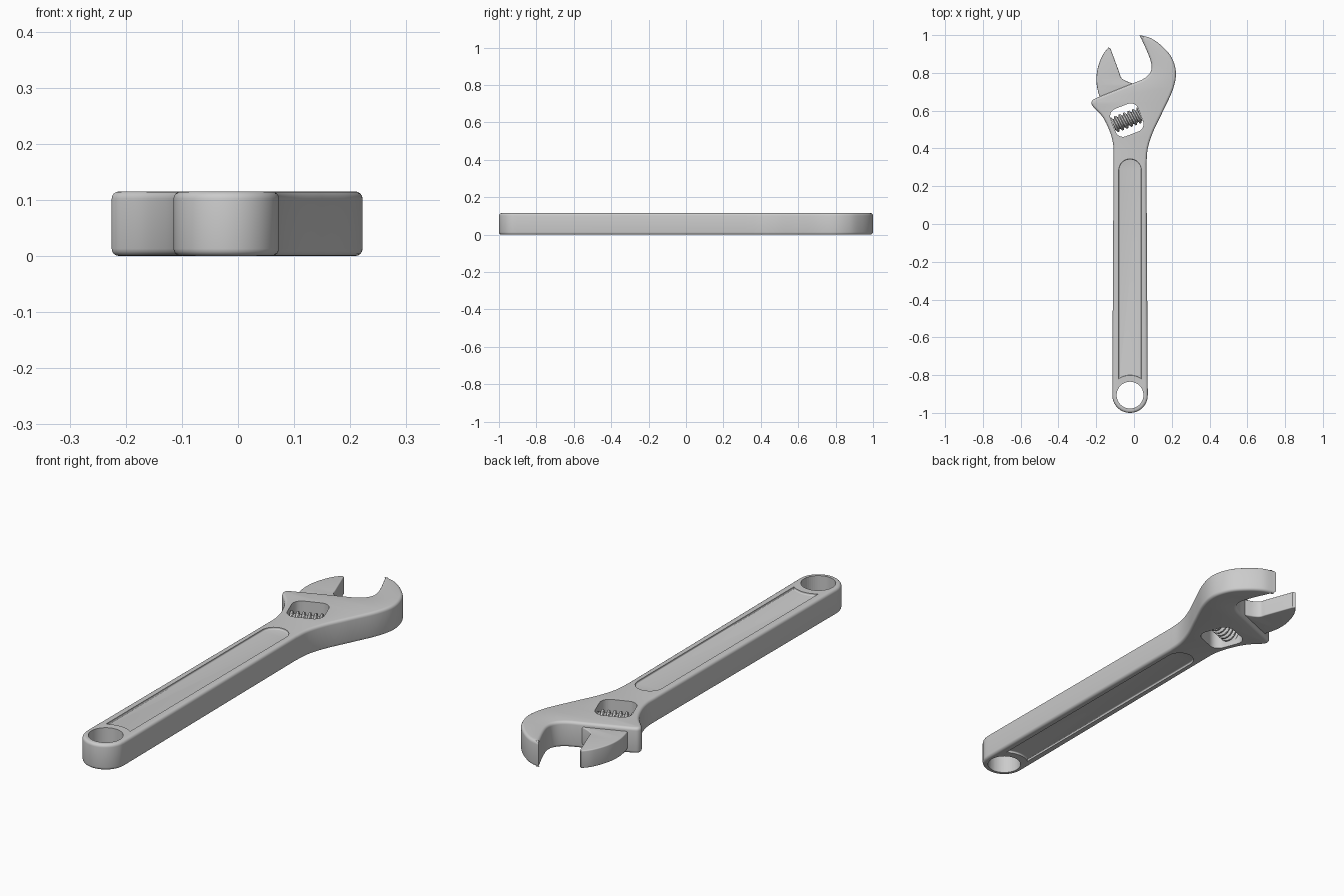
import bpy, bmesh
from math import sin, cos, pi, radians
from mathutils import Vector, Matrix

if "Cube" in bpy.data.objects:
    bpy.data.objects.remove(bpy.data.objects["Cube"])

T = 0.115      # full thickness
CX = -0.021    # handle axis
RY = -0.906    # hanging ring centre
TILT = radians(21)


def smooth(pts, n=8):
    """Catmull-Rom through a run of points; a two-point run stays straight."""
    p = [Vector(q) for q in pts]
    if len(p) == 2:
        return p
    p = [2 * p[0] - p[1]] + p + [2 * p[-1] - p[-2]]
    out = []
    for a, b, c, d in zip(p, p[1:], p[2:], p[3:]):
        for i in range(n):
            t = i / n
            out.append(0.5 * (2 * b + (c - a) * t + (2 * a - 5 * b + 4 * c - d) * t * t
                              + (3 * b - a - 3 * c + d) * t ** 3))
    return out + [p[-2]]


def outline(runs):
    """Join runs with sharp corners between them."""
    out = []
    for r in runs:
        for v in smooth(r):
            if not out or (v - out[-1]).length > 1e-4:
                out.append(v)
    if (out[0] - out[-1]).length < 1e-4:
        out.pop()
    return out


def arc(cx, cy, r, a0, a1, n=32):
    return [Vector((cx + r * cos(radians(a0 + (a1 - a0) * i / n)),
                    cy + r * sin(radians(a0 + (a1 - a0) * i / n)))) for i in range(n + 1)]


def finish(ob, angle=35):
    bpy.ops.object.select_all(action='DESELECT')
    ob.select_set(True)
    bpy.context.view_layer.objects.active = ob
    bpy.ops.object.shade_smooth_by_angle(angle=radians(angle))


def plate(name, pts, z0, z1, bevel=0.0):
    """Flat profile thickened from z0 to z1 with rounded rims, as a mesh."""
    cu = bpy.data.curves.new(name, 'CURVE')
    cu.dimensions, cu.fill_mode = '2D', 'BOTH'
    sp = cu.splines.new('POLY')
    sp.points.add(len(pts) - 1)
    for q, v in zip(sp.points, pts):
        q.co = (v[0], v[1], 0, 1)
    sp.use_cyclic_u = True
    cu.extrude = (z1 - z0) / 2 - bevel
    cu.bevel_depth, cu.bevel_resolution, cu.offset = bevel, 3, -bevel
    tmp = bpy.data.objects.new("tmp", cu)
    bpy.context.collection.objects.link(tmp)
    dg = bpy.context.evaluated_depsgraph_get()
    me = bpy.data.meshes.new_from_object(tmp.evaluated_get(dg))
    bpy.data.objects.remove(tmp)
    bm = bmesh.new()
    bm.from_mesh(me)
    bmesh.ops.remove_doubles(bm, verts=bm.verts, dist=1e-5)
    bmesh.ops.recalc_face_normals(bm, faces=bm.faces)
    bmesh.ops.translate(bm, verts=bm.verts, vec=(0, 0, (z0 + z1) / 2))
    bm.to_mesh(me)
    bm.free()
    ob = bpy.data.objects.new(name, me)
    bpy.context.collection.objects.link(ob)
    return ob


def cut(ob, cutter):
    m = ob.modifiers.new("cut", 'BOOLEAN')
    m.operation, m.solver, m.object = 'DIFFERENCE', 'EXACT', cutter
    bpy.context.view_layer.objects.active = ob
    bpy.ops.object.modifier_apply(modifier=m.name)
    bpy.data.objects.remove(cutter)


# Handle, head and fixed jaw in one forged piece
body = plate("wrench_body", outline([
    [(0.03, 1.0), (0.09, 0.983), (0.15, 0.94), (0.2, 0.88), (0.222, 0.80), (0.205, 0.71),
     (0.15, 0.59), (0.1, 0.485), (0.073, 0.40), (0.066, 0.32)],
    [(0.066, 0.32), (0.073, RY)],
    arc(CX, RY, 0.094, 0, -180, 12),
    [(-0.115, RY), (-0.108, 0.35)],
    [(-0.108, 0.35), (-0.110, 0.42), (-0.128, 0.49), (-0.165, 0.565), (-0.216, 0.62)],
    [(-0.216, 0.62), (-0.225, 0.638), (-0.220, 0.655), (-0.200, 0.667)],
    [(-0.200, 0.667), (-0.013, 0.742)],
    [(-0.013, 0.742), (0.05, 0.768), (0.085, 0.80), (0.093, 0.84), (0.075, 0.90), (0.03, 1.0)],
]), 0, T, 0.013)

# Hanging hole
cut(body, plate("hole_cutter", arc(CX, RY, 0.071, 0, 360, 48)[:-1], -0.1, 0.3))

# Window for the adjusting screw: a tilted rounded square
win_c = Vector((-0.038, 0.55))
window = []
for k in range(4):
    a = 90 * k
    c = Vector((cos(radians(a + 45)), sin(radians(a + 45)))) * 0.036 * 2 ** 0.5
    window += [win_c + Matrix.Rotation(TILT, 2) @ v for v in arc(c.x, c.y, 0.042, a, a + 90, 8)]
cut(body, plate("window_cutter", window, -0.1, 0.3))

# Recessed panels on both faces
panel = arc(CX, 0.285, 0.060, 0, 180, 24) + arc(CX, RY, 0.105, 125, 55, 12)
for z in (T, 0):
    cut(body, plate("panel_cutter", panel, z - 0.009, z + 0.009, 0.005))
finish(body)

# Movable jaw
jaw = plate("movable_jaw", outline([
    [(-0.172, 0.65), (-0.190, 0.70), (-0.199, 0.76), (-0.192, 0.825), (-0.167, 0.892),
     (-0.135, 0.935)],
    [(-0.135, 0.935), (-0.124, 0.928)],
    [(-0.124, 0.928), (-0.077, 0.80)],
    [(-0.077, 0.80), (-0.068, 0.775), (-0.045, 0.758), (-0.006, 0.744)],
    [(-0.006, 0.744), (-0.006, 0.715)],
]), 0.018, T - 0.018, 0.005)
finish(jaw)

# Threaded adjusting screw
L, TURNS, NU, NV = 0.152, 6, 96, 32
bm = bmesh.new()
rot = Matrix.Translation((win_c.x, win_c.y, T / 2)) @ Matrix.Rotation(TILT, 4, 'Z')
rings = []
for i in range(NU + 1):
    t = i / NU
    ring = []
    for j in range(NV):
        a = 2 * pi * j / NV
        r = 0.037 + 0.008 * max(-0.7, min(0.7, 1.3 * cos(2 * pi * TURNS * t - a)))
        ring.append(bm.verts.new(rot @ Vector(((t - 0.5) * L, r * cos(a), r * sin(a)))))
    rings.append(ring)
for p, q in zip(rings, rings[1:]):
    for j in range(NV):
        k = (j + 1) % NV
        bm.faces.new((p[j], p[k], q[k], q[j]))
bm.faces.new(rings[0])
bm.faces.new(rings[-1])
bmesh.ops.recalc_face_normals(bm, faces=bm.faces)
me = bpy.data.meshes.new("adjusting_screw")
bm.to_mesh(me)
bm.free()
screw = bpy.data.objects.new("adjusting_screw", me)
bpy.context.collection.objects.link(screw)
finish(screw)
